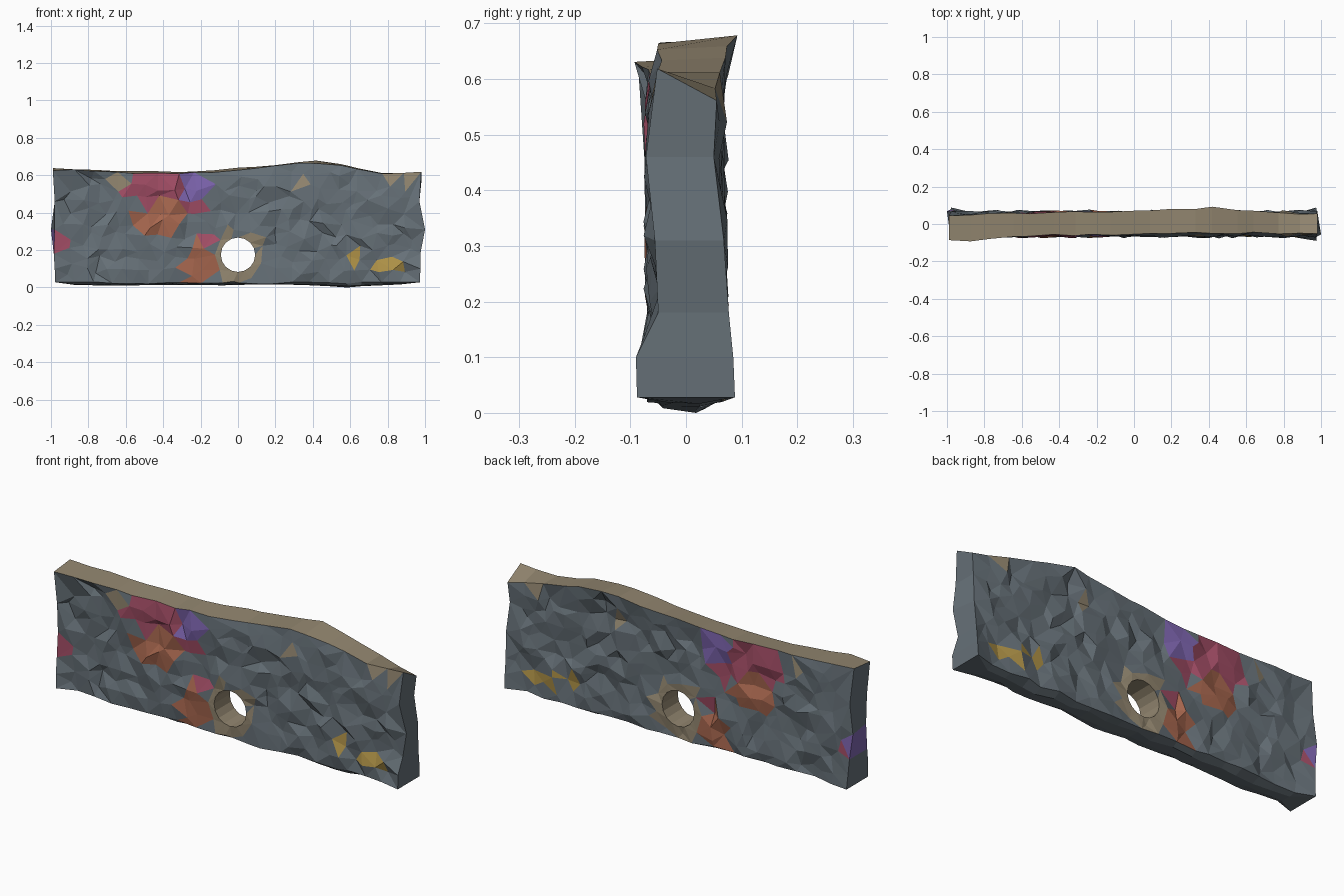
import bpy, bmesh, math, random
from mathutils import Vector
from mathutils.geometry import delaunay_2d_cdt

if "Cube" in bpy.data.objects:
    bpy.data.objects.remove(bpy.data.objects["Cube"])

random.seed(5)
HOLE = Vector((0.0, 0.175))
HOLE_R, HOLE_N = 0.092, 16


def lerp(keys, x):
    for (x0, v0), (x1, v1) in zip(keys, keys[1:]):
        if x <= x1:
            return v0 + (v1 - v0) * max(0, (x - x0) / (x1 - x0))
    return keys[-1][1]


def jit(a):
    return random.uniform(-a, a)


# Top edge height and depth profiles, front side (-1) and back side (+1)
TOP_Z = {-1: [(-1, .625), (-.85, .628), (-.6, .612), (-.2, .612), (0, .63), (.2, .648), (.35, .665),
              (.45, .665), (.55, .65), (.65, .628), (.8, .602), (.9, .612), (.97, .62)],
         1: [(-1, .64), (-.85, .63), (-.6, .62), (-.2, .62), (0, .637), (.2, .655), (.35, .677),
             (.45, .677), (.55, .66), (.65, .633), (.8, .604), (.97, .565)]}
TOP_Y = {-1: [(-1, -.08), (-.88, -.088), (-.6, -.065), (0, -.052), (.4, -.045), (.98, -.05)],
         1: [(-1, .05), (-.6, .06), (0, .07), (.4, .088), (.98, .05)]}

# Materials
PALETTE = {"slate": "667077", "sandstone": "91856F", "rose": "A04E65",
           "rust": "A5664F", "violet": "7D65AE", "ochre": "B0934A"}
NAMES = list(PALETTE)
mesh = bpy.data.meshes.new("stone_wall")
for name, h in PALETTE.items():
    m = bpy.data.materials.new(name)
    m.diffuse_color = [(int(h[i:i + 2], 16) / 255) ** 2.2 for i in (0, 2, 4)] + [1]
    m.use_nodes = True
    m.node_tree.nodes["Principled BSDF"].inputs["Base Color"].default_value = m.diffuse_color
    mesh.materials.append(m)

# Mineral patches: colour, centre x, centre z, half width, half height
PATCHES = [("violet", -.22, .53, .09, .085), ("rust", -.43, .37, .13, .09),
           ("rose", -.43, .53, .19, .11), ("rose", -.25, .43, .07, .05),
           ("rust", -.21, .12, .085, .12), ("rose", -.17, .25, .04, .03),
           ("violet", -.99, .27, .035, .045), ("rose", -.95, .22, .04, .035),
           ("ochre", .64, .15, .06, .035), ("ochre", .79, .11, .085, .035),
           ("sandstone", -.65, .585, .045, .035), ("sandstone", .35, .54, .04, .03),
           ("sandstone", .89, .59, .09, .035)]


def patch_colour(x, z):
    for name, cx, cz, w, h in PATCHES:
        if ((x - cx) / w) ** 2 + ((z - cz) / h) ** 2 < 1:
            return NAMES.index(name)
    return 0


# Shared outline stations; end widths are given per side from the bottom up
N_BOTTOM, N_END, N_TOP = 20, 4, 18
bottom_x = [-.977 + 1.95 * i / N_BOTTOM + (jit(.02) if 0 < i < N_BOTTOM else 0)
            for i in range(N_BOTTOM + 1)]
top_x = [.98 - 1.97 * i / N_TOP + (jit(.02) if 0 < i < N_TOP else 0)
         for i in range(N_TOP + 1)]
end_z = [.1, .18, .31, .46]
right_x, left_x = [.975, .975, .99, .97], [-.98, -.985, -.99, -.98]
RIGHT_Y = {-1: (.09, .05, .056, .072), 1: (.085, .077, .068, .05)}
LEFT_Y = {-1: (.075, .068, .07, .085), 1: (.065, .068, .075, .08)}


def outline(side):
    pts = [(x, side * (.088 if abs(x) > .96 else .061 + jit(.01)),
            .028 if abs(x) > .96 else .025 + jit(.006)) for x in bottom_x]
    # the ends lean slightly: back reaches x = -1, front reaches x = +1
    pts += [(x - side * .01 * (z == .31), side * w, z)
            for x, z, w in zip(right_x, end_z, RIGHT_Y[side])]
    pts += [(x, lerp(TOP_Y[side], x) + jit(.006), lerp(TOP_Z[side], x) + jit(.004))
            for x in top_x]
    pts += [(x - side * .01 * (z == .31), side * w, z)
            for x, z, w in zip(left_x[::-1], end_z[::-1], LEFT_Y[side])]
    return pts


bm = bmesh.new()


# Front and back: irregular triangulated rock faces around the round hole
def rock_face(side):
    pts = outline(side)
    n = len(pts)
    for i in range(HOLE_N):
        a = 2 * math.pi * i / HOLE_N
        pts.append((HOLE_R * math.cos(a), side * .064, HOLE.y + HOLE_R * math.sin(a)))
    for i in range(9):
        a = 2 * math.pi * (i + .5) / 9
        r = .132 + jit(.012)
        pts.append((r * math.cos(a), side * (.062 + jit(.008)), HOLE.y + r * math.sin(a)))
    for row in range(9):
        for col in range(28):
            x = -.98 + col * .073 + (row % 2) * .036 + jit(.028)
            z = .085 + row * .064 + jit(.024)
            if abs(x) > .94 or z > lerp(TOP_Z[side], x) - .035:
                continue
            if (Vector((x, z)) - HOLE).length < .168:
                continue
            pts.append((x, side * (.061 + jit(.016)), z))
    loops = [(i, (i + 1) % n) for i in range(n)]
    loops += [(n + i, n + (i + 1) % HOLE_N) for i in range(HOLE_N)]
    _, _, tris, src, _, _ = delaunay_2d_cdt(
        [Vector((p[0], p[2])) for p in pts], loops, [], 1, 1e-5)
    verts = [bm.verts.new(p) for p in pts]
    for t in tris:
        ids = [src[i][0] for i in t]
        rim = [i for i in ids if n <= i < n + HOLE_N]
        if len(rim) == 3:
            continue
        f = bm.faces.new([verts[i] for i in ids])
        c = f.calc_center_median()
        f.material_index = patch_colour(c.x, c.z)
        d = (Vector((c.x, c.z)) - HOLE).length
        # sandstone around the rim, with a few chips beyond it
        if rim and random.random() < .85 or (d < .15 and c.x > -.1 and random.random() < .4):
            f.material_index = 1
    return verts[:n], verts[n:n + HOLE_N]


front, front_rim = rock_face(-1)
back, back_rim = rock_face(1)

# Underside: two uneven rows, lowest near x = 0.55
low_i = min(range(N_BOTTOM), key=lambda i: abs(bottom_x[i] - .55))


def underside_row(y, base):
    return {i: bm.verts.new((x, y + jit(.012), 0 if i == low_i and y > 0 else
                             base + jit(.003) - .01 * math.exp(-((x - .55) / .12) ** 2)))
            for i, x in enumerate(bottom_x) if 0 < i < N_BOTTOM}


rows = [front, underside_row(-.035, .018), underside_row(.025, .014), back]
for i in range(1, N_BOTTOM - 1):
    for a, b in zip(rows, rows[1:]):
        bm.faces.new([a[i], a[i + 1], b[i + 1], b[i]])
for i, j in ((0, 1), (N_BOTTOM, N_BOTTOM - 1)):
    bm.faces.new([front[i], front[j], rows[1][j]])
    bm.faces.new([front[i], rows[1][j], rows[2][j], back[i]])
    bm.faces.new([back[i], rows[2][j], back[j]])

# Ends and top join front to back
n = len(front)
top_start = N_BOTTOM + N_END + 1
for i in range(N_BOTTOM, n):
    j = (i + 1) % n
    f = bm.faces.new([front[i], front[j], back[j], back[i]])
    c = f.calc_center_median()
    if top_start <= i < top_start + N_TOP:
        f.material_index = 1
    else:
        f.material_index = patch_colour(c.x, c.z) if c.x < 0 else 0

# Hole lining
for i in range(HOLE_N):
    j = (i + 1) % HOLE_N
    bm.faces.new([front_rim[i], front_rim[j], back_rim[j], back_rim[i]]).material_index = 1

bmesh.ops.recalc_face_normals(bm, faces=bm.faces[:])
bm.to_mesh(mesh)
bm.free()
wall = bpy.data.objects.new("stone_wall", mesh)
bpy.context.collection.objects.link(wall)
